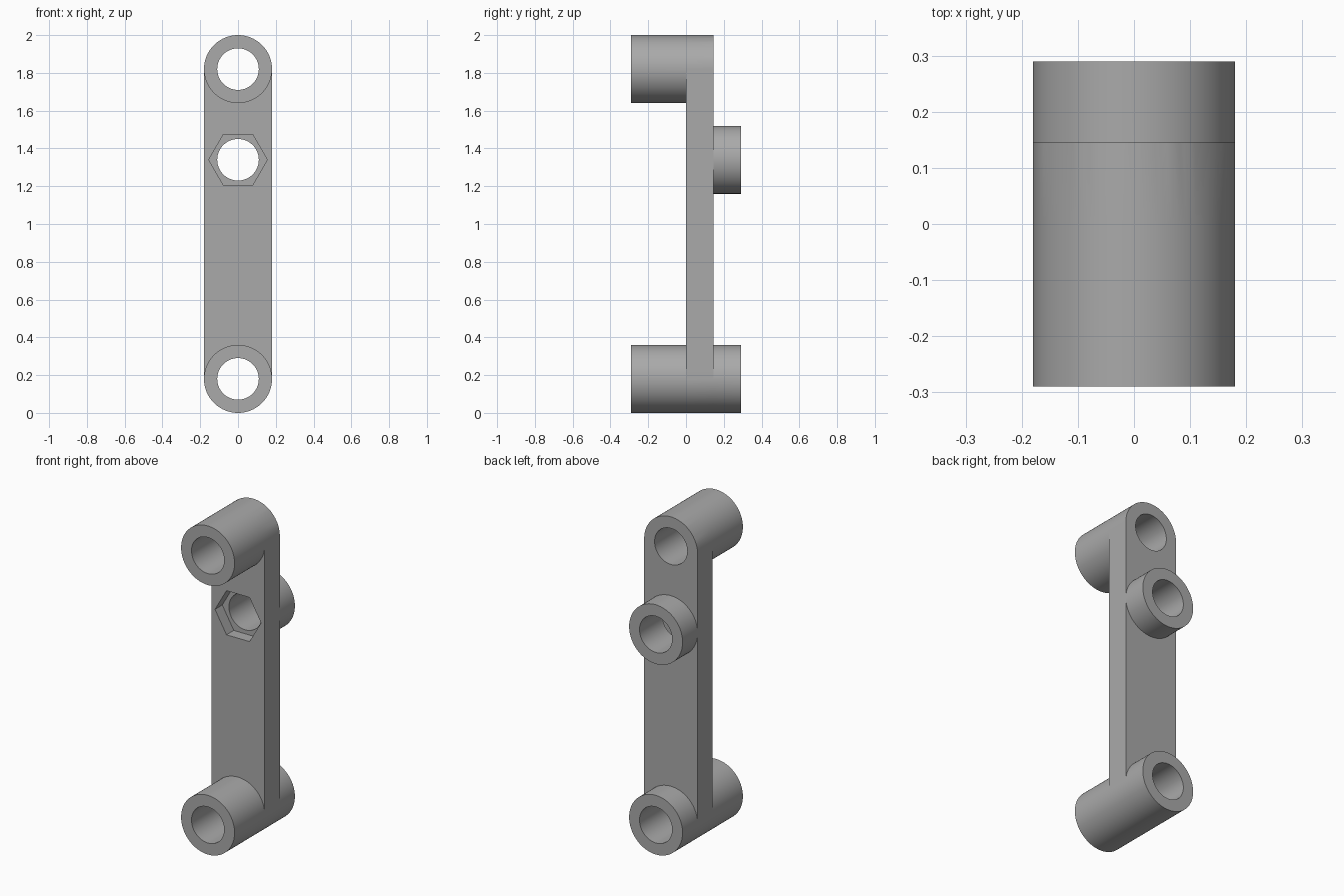
import bpy
import bmesh
from math import sin, cos, pi

SEGMENTS = 96
R, BORE, HEX_R = 0.18, 0.11, 0.155          # outer, bore and hex pocket radii
FRONT, BACK, PLATE = 0.29, 0.29, 0.145      # depths either side of the plate front
LOW, MID, TOP = 0.18, 1.34, 1.82            # hole heights

if "Cube" in bpy.data.objects:
    bpy.data.objects.remove(bpy.data.objects["Cube"])

grey = bpy.data.materials.new("plain grey")
grey.use_nodes = True
grey.diffuse_color = (0.4, 0.4, 0.4, 1)
grey.node_tree.nodes["Principled BSDF"].inputs["Base Color"].default_value = (0.4, 0.4, 0.4, 1)


def arc(radius, z, start=0.0, turn=2 * pi, count=SEGMENTS, closed=True):
    """Points of an arc in the x-z plane."""
    steps = count if closed else count + 1
    return [(radius * cos(start + turn * i / count),
             z + radius * sin(start + turn * i / count)) for i in range(steps)]


def prism(name, outline, y0, y1):
    """Extrude an x-z outline from y0 to y1."""
    bm = bmesh.new()
    face = bm.faces.new([bm.verts.new((x, y0, z)) for x, z in outline])
    grown = bmesh.ops.extrude_face_region(bm, geom=[face])
    verts = [v for v in grown["geom"] if isinstance(v, bmesh.types.BMVert)]
    bmesh.ops.translate(bm, verts=verts, vec=(0, y1 - y0, 0))
    bmesh.ops.recalc_face_normals(bm, faces=bm.faces)
    mesh = bpy.data.meshes.new(name)
    bm.to_mesh(mesh)
    bm.free()
    mesh.materials.append(grey)
    obj = bpy.data.objects.new(name, mesh)
    bpy.context.collection.objects.link(obj)
    return obj


def combine(target, tool, operation):
    """Apply a boolean and discard the helper."""
    mod = target.modifiers.new(tool.name, "BOOLEAN")
    mod.operation, mod.solver, mod.object = operation, "EXACT", tool
    bpy.context.view_layer.objects.active = target
    bpy.ops.object.modifier_apply(modifier=mod.name)
    bpy.data.objects.remove(tool)


# Round-ended plate
half = SEGMENTS // 2
outline = arc(R, TOP, 0, pi, half, False) + arc(R, LOW, pi, pi, half, False)
link = prism("link_arm", outline, 0, PLATE)

# Barrels at both ends and the rear boss
for name, z, y0, y1 in (("lower_barrel", LOW, -FRONT, BACK),
                        ("upper_barrel", TOP, -FRONT, PLATE),
                        ("rear_boss", MID, PLATE / 2, BACK)):
    combine(link, prism(name, arc(R, z), y0, y1), "UNION")

# Through bores and the hexagonal nut pocket
for z in (LOW, MID, TOP):
    combine(link, prism("bore_cutter", arc(BORE, z), -1, 1), "DIFFERENCE")
combine(link, prism("nut_cutter", arc(HEX_R, MID, count=6), -0.1, 0.07), "DIFFERENCE")

bpy.ops.object.select_all(action="DESELECT")
link.select_set(True)
bpy.context.view_layer.objects.active = link
bpy.ops.object.shade_smooth_by_angle(angle=pi / 6)
